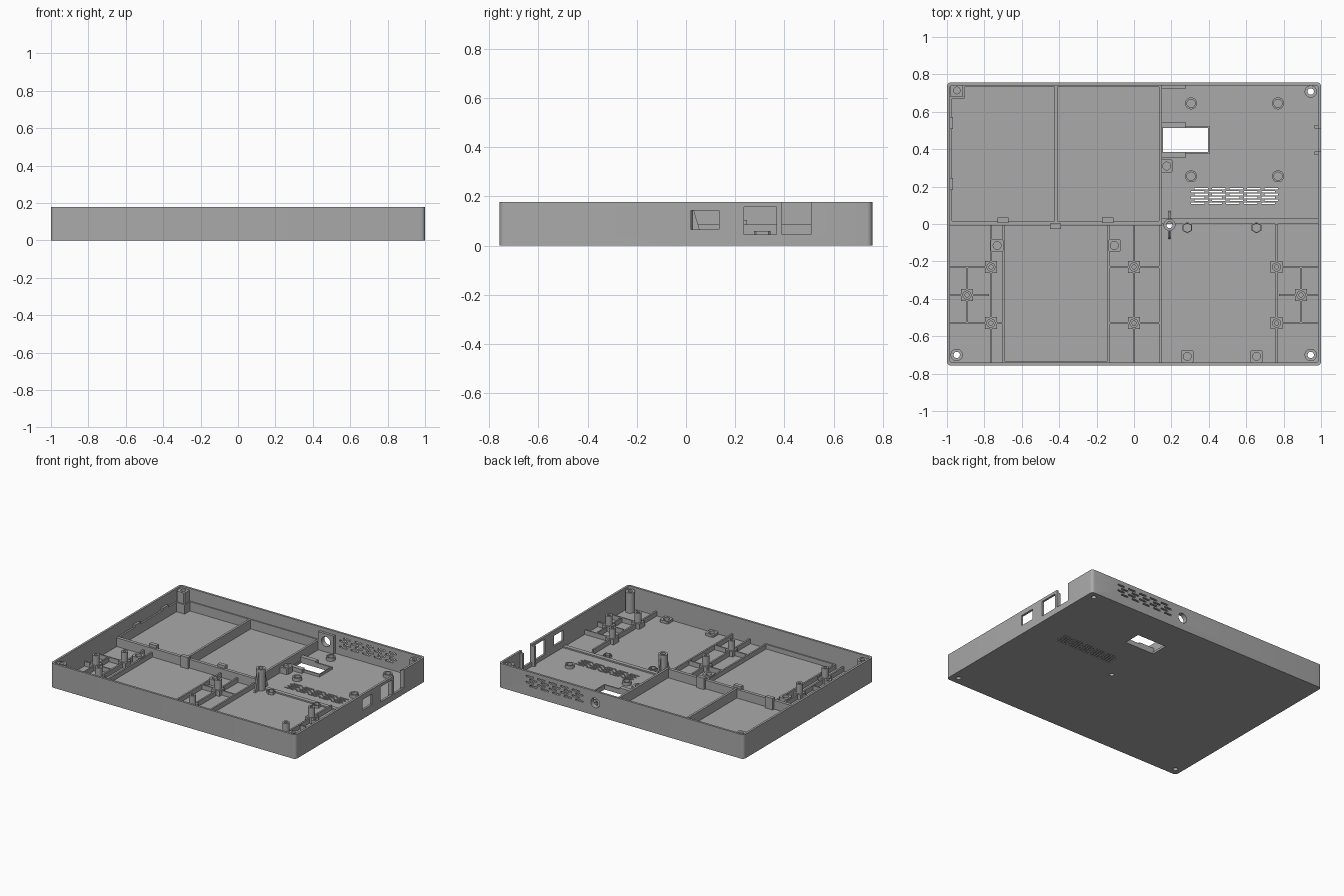
import bpy, bmesh, math
from mathutils import Matrix

if "Cube" in bpy.data.objects:
    bpy.data.objects.remove(bpy.data.objects["Cube"])

H, FL, W = 0.178, 0.016, 0.016      # height, floor and wall thickness
HX, HY = 1.0, 0.757

grey = bpy.data.materials.new("grey plastic")
grey.diffuse_color = (0.4, 0.4, 0.4, 1)
grey.use_nodes = True
grey.node_tree.nodes["Principled BSDF"].inputs["Base Color"].default_value = grey.diffuse_color


def finish(name, bm, smooth=True):
    bmesh.ops.recalc_face_normals(bm, faces=bm.faces)
    me = bpy.data.meshes.new(name)
    bm.to_mesh(me)
    bm.free()
    me.materials.append(grey)
    ob = bpy.data.objects.new(name, me)
    bpy.context.collection.objects.link(ob)
    if smooth:
        bpy.ops.object.select_all(action='DESELECT')
        ob.select_set(True)
        bpy.context.view_layer.objects.active = ob
        bpy.ops.object.shade_smooth_by_angle(angle=math.radians(35))
    return ob


def box(bm, x0, x1, y0, y1, z0, z1):
    m = Matrix.Translation(((x0 + x1) / 2, (y0 + y1) / 2, (z0 + z1) / 2)) \
        @ Matrix.Diagonal((x1 - x0, y1 - y0, z1 - z0, 1))
    return bmesh.ops.create_cube(bm, size=1, matrix=m)["verts"]


def rod(bm, x, y, z0, z1, r, n=24):
    bmesh.ops.create_cone(bm, cap_ends=True, segments=n, radius1=r, radius2=r, depth=z1 - z0,
                          matrix=Matrix.Translation((x, y, (z0 + z1) / 2)))


def tube(bm, x, y, z0, z1, r, ri, n=24, square=0):
    """Hollow post; square > 0 gives a square outside with a hex-like hole."""
    rings = []
    for rad, z in ((r, z0), (r, z1), (ri, z1), (ri, z0)):
        ring = []
        for i in range(n):
            a = 2 * math.pi * (i + 0.5) / n
            k = rad
            if square and rad == r:
                k = square / max(abs(math.cos(a)), abs(math.sin(a)))
            ring.append(bm.verts.new((x + k * math.cos(a), y + k * math.sin(a), z)))
        rings.append(ring)
    for a, b in zip(rings, rings[1:] + rings[:1]):
        for i in range(n):
            j = (i + 1) % n
            bm.faces.new((a[i], a[j], b[j], b[i]))


def rounded_box(bm, hx, hy, z0, z1, r):
    vs = box(bm, -hx, hx, -hy, hy, z0, z1)
    es = [e for e in bm.edges if abs(e.verts[0].co.z - e.verts[1].co.z) > 0.01]
    bmesh.ops.bevel(bm, geom=es, offset=r, segments=5, affect='EDGES', profile=0.5)


def cut(ob, bm, name):
    c = finish(name, bm, False)
    c.hide_render = True
    m = ob.modifiers.new("cut", 'BOOLEAN')
    m.object, m.operation, m.solver = c, 'DIFFERENCE', 'EXACT'
    bpy.ops.object.select_all(action='DESELECT')
    bpy.context.view_layer.objects.active = ob
    ob.select_set(True)
    bpy.ops.object.modifier_apply(modifier="cut")
    bpy.data.objects.remove(c)


# Tray shell
bm = bmesh.new()
rounded_box(bm, HX, HY, 0, H, 0.022)
tray = finish("tray", bm)
bm = bmesh.new()
rounded_box(bm, HX - W, HY - W, FL, H + 0.1, 0.01)
cut(tray, bm, "tray_cavity")

# Socket block on the back wall
bm = bmesh.new()
box(bm, 0.147, 0.275, 0.722, HY - W, FL, 0.15)
block = finish("socket_block", bm)


def socket_hole():
    b = bmesh.new()
    bmesh.ops.create_cone(b, cap_ends=True, segments=32, radius1=0.036, radius2=0.036, depth=0.3,
                          matrix=Matrix.Translation((0.211, 0.75, 0.092)) @ Matrix.Rotation(math.pi / 2, 4, 'X'))
    return b


cut(block, socket_hole(), "socket_cutter")

# Openings: side ports, card window, screw holes, vents
bm = socket_hole()
box(bm, 0.9, 1.1, 0.02, 0.135, 0.065, 0.142)
box(bm, 0.9, 1.1, 0.235, 0.368, 0.045, 0.157)
box(bm, 0.9, 1.1, 0.39, 0.507, 0.045, 0.3)
box(bm, 0.156, 0.395, 0.385, 0.513, -0.1, 0.1)
screws = [(-0.948, -0.7), (0.945, -0.7), (0.945, 0.708)]
centre = (0.19, -0.005)
for x, y in screws + [centre]:
    rod(bm, x, y, -0.1, 0.1, 0.017)
for row in range(6):
    y = 0.106 + row * 0.0158
    for i in range(5):
        x = 0.305 + i * 0.094 + (row % 2) * 0.018
        box(bm, x, x + 0.072, y, y + 0.0085, -0.1, 0.1)
for row in range(4):
    z = 0.07 + row * 0.022
    for i in range(5):
        x = 0.31 + i * 0.094 + (row % 2) * 0.03
        box(bm, x, x + 0.06, 0.7, 0.8, z, z + 0.011)
cut(tray, bm, "opening_cutter")

# Tall divider ribs
bm = bmesh.new()
box(bm, -0.426, -0.41, 0, HY - W, FL, 0.085)
box(bm, 0.133, 0.149, 0, HY - W, FL, 0.085)
box(bm, -HX + W, 0.149, -0.008, 0.016, FL, 0.08)
box(bm, -0.984, -0.972, 0.016, 0.68, FL, 0.085)
box(bm, -0.91, 0.133, 0.733, 0.741, FL, 0.085)
box(bm, -0.984, -0.905, 0.672, 0.682, FL, 0.085)
box(bm, -0.915, -0.905, 0.682, 0.741, FL, 0.085)
finish("tall_ribs", bm)

# Low ribs around the front bays
bm = bmesh.new()
for x, y1 in ((-0.765, -0.008), (-0.698, -0.008), (-0.135, -0.008), (0, -0.008), (0.141, 0), (0.762, 0)):
    box(bm, x - 0.006, x + 0.006, -HY + W, y1, FL, 0.05)
box(bm, -0.704, -0.129, -0.741, -0.732, FL, 0.05)
for y in (-0.23, -0.53):
    box(bm, -0.984, -0.704 if y < -0.5 else -0.765, y - 0.005, y + 0.005, FL, 0.05)
    box(bm, -0.135, 0.141, y - 0.005, y + 0.005, FL, 0.05)
    box(bm, 0.762, 0.984, y - 0.005, y + 0.005, FL, 0.05)
for s in (-1, 1):
    x0, x1 = sorted((s * 0.775, s * 0.984))
    box(bm, x0, x1, -0.385, -0.375, FL, 0.05)
    box(bm, s * 0.893 - 0.005, s * 0.893 + 0.005, -0.53, -0.23, FL, 0.05)
box(bm, 0.149, 0.984, 0, 0.03, FL, 0.026)
finish("low_ribs", bm)

# Button posts with crossed gussets
bm = bmesh.new()
for x, y in ((-0.765, -0.23), (-0.893, -0.38), (-0.765, -0.53), (0, -0.23), (0, -0.53),
             (0.762, -0.23), (0.893, -0.38), (0.762, -0.53)):
    tube(bm, x, y, FL, 0.125, 0.024, 0.011)
    box(bm, x - 0.032, x + 0.032, y - 0.032, y + 0.032, FL, 0.055)
finish("button_posts", bm)

# Corner screw posts
bm = bmesh.new()
for x, y in screws:
    tube(bm, x, y, FL, 0.165, 0.033, 0.017)
tube(bm, -0.947, 0.714, FL, 0.165, 0.036, 0.018, 24, 0.034)
finish("corner_posts", bm)

# Centre post with tapered fins
bm = bmesh.new()
tube(bm, *centre, FL, 0.172, 0.032, 0.017)
for s in (-1, 1):
    y0, y1 = sorted((centre[1] + s * 0.03, centre[1] + s * 0.075))
    for v in box(bm, centre[0] - 0.006, centre[0] + 0.006, y0, y1, FL, 0.15):
        if v.co.z > 0.1 and abs(v.co.y - centre[1]) > 0.05:
            v.co.y = centre[1] + s * 0.035
finish("centre_post", bm)

# Nut seats and board standoffs
bm = bmesh.new()
for x, y, z in ((-0.732, -0.115, 0.06), (-0.105, -0.115, 0.06), (0.175, 0.31, 0.06),
                (0.285, -0.708, 0.035), (0.655, -0.708, 0.035)):
    tube(bm, x, y, FL, z, 0.036, 0.021, 24, 0.034)
finish("nut_seats", bm)
bm = bmesh.new()
for x in (0.305, 0.77):
    for y in (0.255, 0.645):
        tube(bm, x, y, FL, 0.04, 0.032, 0.022)
for x in (0.285, 0.655):
    tube(bm, x, -0.02, FL, 0.035, 0.03, 0.024, 6)
finish("standoffs", bm)

# Clips on the ribs and left wall, card window frame, port guides
bm = bmesh.new()
for x, y in ((-0.7, 0.02), (-0.14, 0.02), (-0.42, -0.012)):
    box(bm, x - 0.03, x + 0.03, y - 0.014, y + 0.014, FL, 0.1)
for y in (0.215, 0.54):
    box(bm, -0.984, -0.968, y - 0.032, y + 0.032, 0.085, 0.105)
finish("clips", bm)
bm = bmesh.new()
for y0, y1 in ((0.513, 0.545), (0.352, 0.385)):
    box(bm, 0.149, 0.275, y0, y1, FL, 0.045)
for y0, y1 in ((0.513, 0.524), (0.374, 0.385)):
    box(bm, 0.275, 0.4, y0, y1, FL, 0.035)
box(bm, 0.395, 0.403, 0.374, 0.524, FL, 0.035)
finish("window_frame", bm)
bm = bmesh.new()
for y in (0.378, 0.519):
    box(bm, 0.966, 0.984, y - 0.009, y + 0.009, FL, 0.165)
finish("port_guides", bm)
